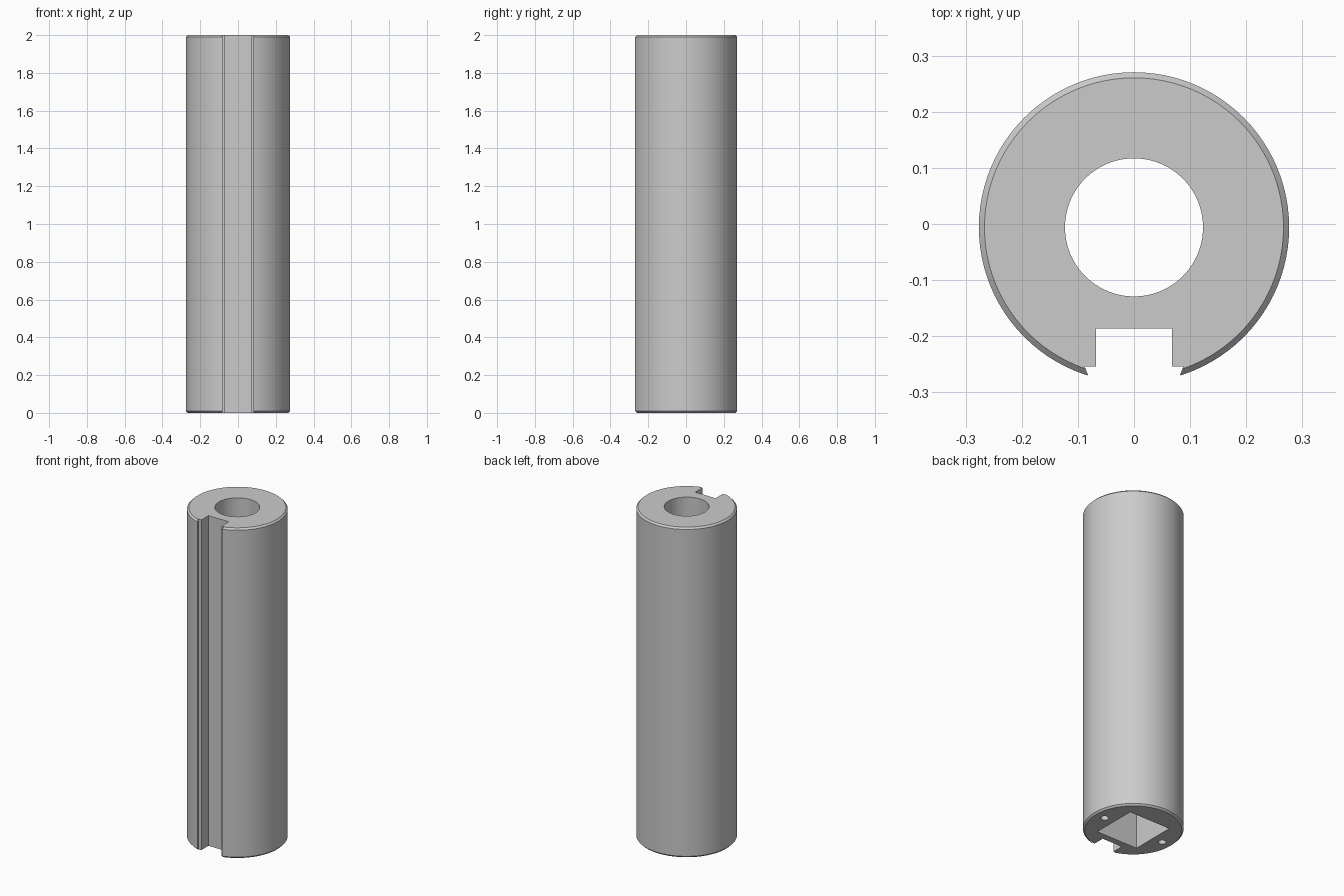
import bpy
import bmesh
import math

cube = bpy.data.objects.get("Cube")
if cube:
    bpy.data.objects.remove(cube, do_unlink=True)

HEIGHT, RADIUS, CHAMFER = 2.0, 0.2765, 0.01
AXIS_Y = -0.006          # the cylinder axis sits slightly forward
BORE = 0.123
SQUARE = 0.14            # half side of the square socket

grey = bpy.data.materials.new("light_grey")
grey.use_nodes = True
colour = (0.6, 0.6, 0.6, 1.0)
grey.diffuse_color = colour
grey.node_tree.nodes["Principled BSDF"].inputs["Base Color"].default_value = colour


def circle(radius, x=0.0, sides=96):
    steps = [2 * math.pi * i / sides for i in range(sides)]
    return [(x + radius * math.cos(a), AXIS_Y + radius * math.sin(a)) for a in steps]


def loft(name, sections):
    """Solid through (outline, z) sections that share a point count."""
    bm = bmesh.new()
    rings = [[bm.verts.new((x, y, z)) for x, y in outline] for outline, z in sections]
    for low, high in zip(rings, rings[1:]):
        for i in range(len(low)):
            j = (i + 1) % len(low)
            bm.faces.new((low[i], low[j], high[j], high[i]))
    bm.faces.new(rings[0][::-1])
    bm.faces.new(rings[-1])
    bmesh.ops.recalc_face_normals(bm, faces=bm.faces)
    mesh = bpy.data.meshes.new(name)
    bm.to_mesh(mesh)
    bm.free()
    mesh.materials.append(grey)
    obj = bpy.data.objects.new(name, mesh)
    bpy.context.collection.objects.link(obj)
    return obj


def cut(target, name, outline, bottom, top):
    """Subtract an extruded outline from the target."""
    cutter = loft(name, [(outline, bottom), (outline, top)])
    cutter.hide_render = True
    mod = target.modifiers.new(name, "BOOLEAN")
    mod.operation = "DIFFERENCE"
    mod.solver = "EXACT"
    mod.object = cutter
    bpy.ops.object.select_all(action="DESELECT")
    bpy.context.view_layer.objects.active = target
    target.select_set(True)
    bpy.ops.object.modifier_apply(modifier=mod.name)
    bpy.data.objects.remove(cutter, do_unlink=True)


# Chamfered cylinder body
rim, side = circle(RADIUS - CHAMFER), circle(RADIUS)
body = loft("slotted_sleeve", [(rim, 0), (side, CHAMFER),
                               (side, HEIGHT - CHAMFER), (rim, HEIGHT)])

# Round bore, right through
cut(body, "bore", circle(BORE), -0.1, HEIGHT + 0.1)

# Square socket in the underside
square = [(sx * SQUARE, AXIS_Y + sy * SQUARE)
          for sx, sy in ((-1, -1), (1, -1), (1, 1), (-1, 1))]
cut(body, "square_socket", square, -0.1, 0.4)

# Full-length keyway with an undercut lip
half = [(0.068, -0.186), (0.068, -0.254), (0.088, -0.254), (0.07, -0.3)]
keyway = half + [(-x, y) for x, y in reversed(half)]
cut(body, "keyway", keyway, -0.1, HEIGHT + 0.1)

# Two small blind holes beside the socket
for x in (-0.206, 0.206):
    cut(body, "pin_hole", circle(0.022, x, 32), -0.1, 0.2)

bpy.ops.object.shade_smooth_by_angle(angle=math.radians(25))
